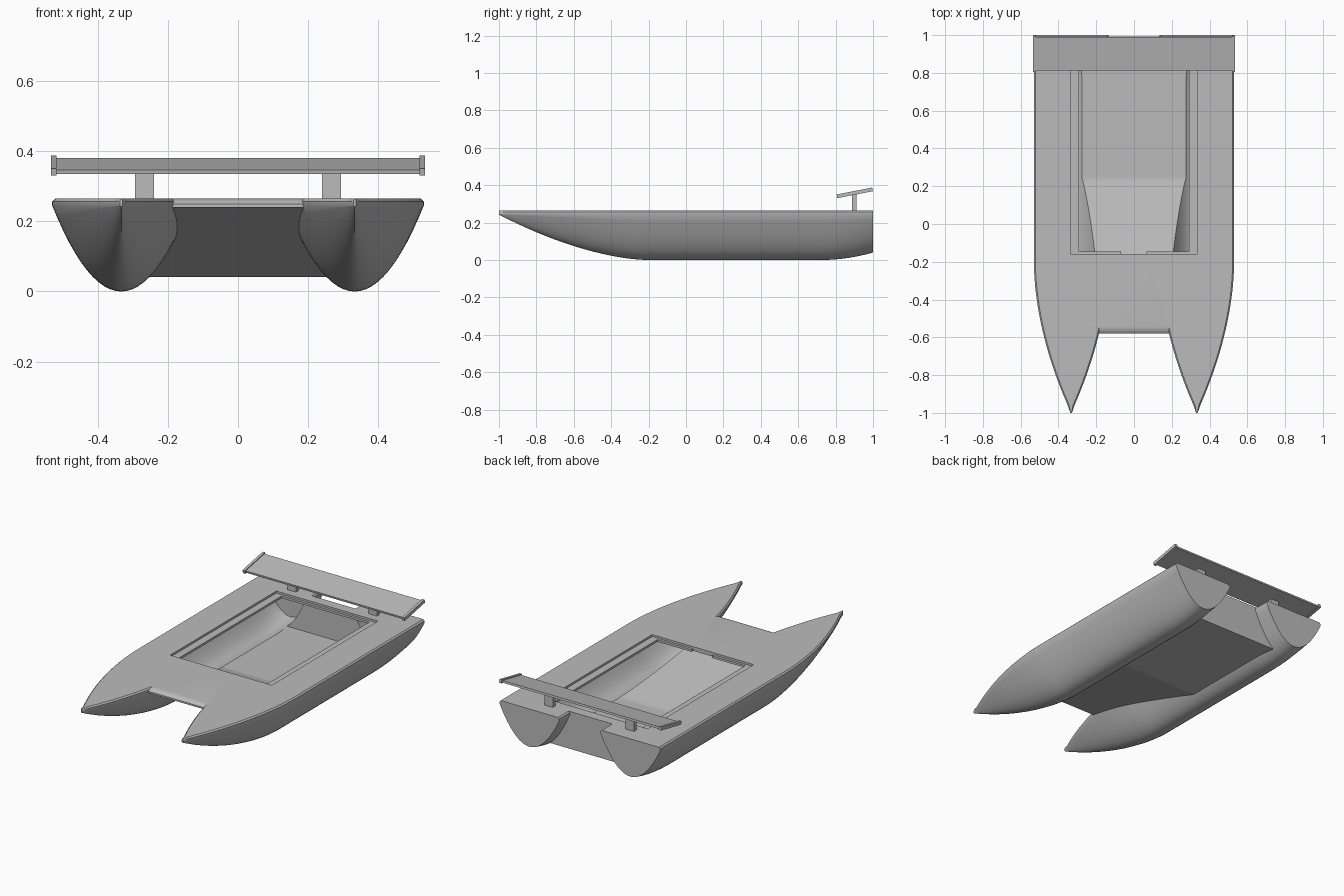
import bpy, bmesh, math
from mathutils import Matrix

old = bpy.data.objects.get("Cube")
if old:
    bpy.data.objects.remove(old)

grey = bpy.data.materials.new("plain_grey")
grey.use_nodes = True
grey.diffuse_color = (0.5, 0.5, 0.5, 1)
grey.node_tree.nodes["Principled BSDF"].inputs["Base Color"].default_value = (0.5, 0.5, 0.5, 1)

DECK, RIM = 0.265, 0.245      # deck height, bottom of the deck rim
HULL_X, BEAM = 0.333, 0.197   # hull centre line, half width


def make(name, bm):
    bmesh.ops.recalc_face_normals(bm, faces=bm.faces)
    mesh = bpy.data.meshes.new(name)
    bm.to_mesh(mesh)
    bm.free()
    mesh.materials.append(grey)
    ob = bpy.data.objects.new(name, mesh)
    bpy.context.collection.objects.link(ob)
    return ob


def box(name, x0, x1, y0, y1, z0, z1):
    bm = bmesh.new()
    bmesh.ops.create_cube(bm, size=1)
    bmesh.ops.scale(bm, verts=bm.verts, vec=(x1 - x0, y1 - y0, z1 - z0))
    bmesh.ops.translate(bm, verts=bm.verts, vec=((x0 + x1) / 2, (y0 + y1) / 2, (z0 + z1) / 2))
    return make(name, bm)


def loft(name, rings):
    bm = bmesh.new()
    rows = [[bm.verts.new(p) for p in ring] for ring in rings]
    n = len(rows[0])
    for a, b in zip(rows, rows[1:]):
        for i in range(n):
            j = (i + 1) % n
            bm.faces.new((a[i], a[j], b[j], b[i]))
    bm.faces.new(rows[0])
    bm.faces.new(rows[-1])
    return make(name, bm)


def prism(name, half, profile):
    return loft(name, [[(x, y, z) for y, z in profile] for x in (-half, half)])


def hull(name, side, y0, y1, inset=0, lift=0, top=DECK):
    """Rounded hull lofted from bow to stern; inset and lift shrink it for the cavity."""
    rings, steps = [], 48
    for k in range(steps + 1):
        y = y0 + (y1 - y0) * k / steps
        v = max(0, (-0.2 - y) / 0.8)
        aft = max(0, (y - 0.72) / 0.28)
        keel = RIM * 0.99 * v ** 1.7 + 0.04 * aft ** 2 + lift
        half = max(0.004, BEAM * (1 - v ** 1.86) - inset)
        rim = RIM if top == DECK else top - 0.02
        ring = []
        for i in range(25):
            s = i / 12 - 1
            ring.append((half * s, keel + (rim - keel) * abs(s) ** (2 - 0.6 * v)))
        edge = max(half - 0.008, half * 0.4)
        ring += [(half, top - 0.008), (edge, top), (-edge, top), (-half, top - 0.008)]
        rings.append([(side * HULL_X + x, y, z) for x, z in ring])
    return loft(name, rings)


def combine(target, other, operation):
    mod = target.modifiers.new("cut", 'BOOLEAN')
    mod.operation, mod.solver, mod.object = operation, 'EXACT', other
    bpy.context.view_layer.update()
    dg = bpy.context.evaluated_depsgraph_get()
    mesh = bpy.data.meshes.new_from_object(target.evaluated_get(dg))
    target.modifiers.clear()
    target.data = mesh
    bpy.data.objects.remove(other)


# Twin hulls joined by a bridge with a sloped tunnel roof
body = prism("boat_body", 0.3, [(-0.545, DECK), (-0.565, 0.26), (-0.58, 0.25), (-0.58, 0.24),
                                (0.22, 0.042), (0.9, 0.042), (0.9, DECK)])
for side in (-1, 1):
    combine(body, hull("hull", side, -1, 1), 'UNION')

# Hollow inside
cavity = prism("cavity", 0.3, [(-0.45, 0.24), (-0.45, 0.225), (0.24, 0.057), (0.87, 0.057), (0.87, 0.24)])
for side in (-1, 1):
    combine(cavity, hull("hull_cavity", side, -0.6, 0.97, 0.04, 0.03, 0.24), 'UNION')
combine(body, cavity, 'DIFFERENCE')

# Hatch opening: shallow seat, through hole, notch in the front ledge
combine(body, box("hatch_seat", -0.335, 0.335, -0.16, 0.84, 0.253, 0.3), 'DIFFERENCE')
combine(body, box("hatch_hole", -0.29, 0.29, -0.145, 0.825, 0.225, 0.3), 'DIFFERENCE')
combine(body, box("ledge_notch", -0.07, 0.065, -0.16, -0.14, 0.225, 0.3), 'DIFFERENCE')

# Rear wing on two struts
tilt = Matrix.Translation((0, 0.902, 0.358)) @ Matrix.Rotation(math.radians(11), 4, 'X')
wing = box("wing", -0.52, 0.52, -0.09, 0.09, -0.006, 0.006)
wing.matrix_world = tilt
for side, label in ((-1, "right"), (1, "left")):
    x = side * 0.526
    plate = box(label + "_wing_endplate", x - 0.008, x + 0.008, -0.097, 0.097, -0.009, 0.011)
    plate.matrix_world = tilt
    x = side * 0.267
    box(label + "_wing_strut", x - 0.027, x + 0.027, 0.888, 0.912, DECK - 0.01, 0.355)

# Smooth hull sides with sharp deck edges
bpy.ops.object.select_all(action='DESELECT')
body.select_set(True)
bpy.context.view_layer.objects.active = body
bpy.ops.object.shade_smooth_by_angle(angle=math.radians(30))
